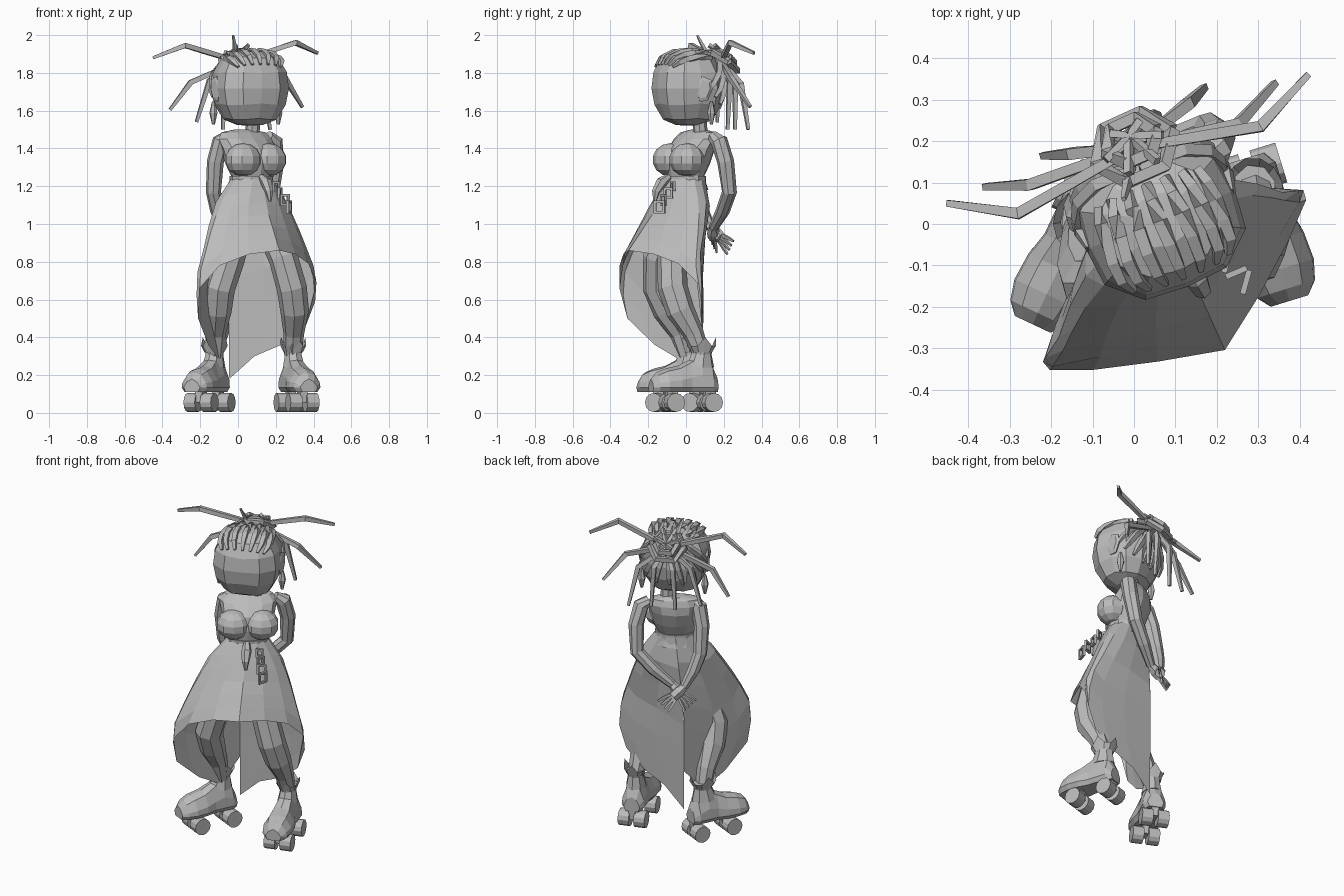
import bpy, bmesh, math
from mathutils import Vector, Matrix

if "Cube" in bpy.data.objects:
    bpy.data.objects.remove(bpy.data.objects["Cube"])

grey = bpy.data.materials.new("plain_grey")
grey.use_nodes = True
COLOR = (0.5, 0.5, 0.5, 1)
grey.diffuse_color = COLOR
grey.node_tree.nodes["Principled BSDF"].inputs["Base Color"].default_value = COLOR


def finish(name, bm):
    bmesh.ops.recalc_face_normals(bm, faces=bm.faces)
    mesh = bpy.data.meshes.new(name)
    bm.to_mesh(mesh)
    bm.free()
    mesh.materials.append(grey)
    obj = bpy.data.objects.new(name, mesh)
    bpy.context.collection.objects.link(obj)
    return obj


def loft(name, rings, caps=True, closed=True):
    bm = bmesh.new()
    rows = [[bm.verts.new(p) for p in r] for r in rings]
    n = len(rows[0])
    for a, b in zip(rows, rows[1:]):
        for i in range(n if closed else n - 1):
            j = (i + 1) % n
            bm.faces.new((a[i], a[j], b[j], b[i]))
    if caps:
        bm.faces.new(rows[0])
        bm.faces.new(rows[-1])
    return finish(name, bm)


def tube(name, pts, radii, sides=8):
    pts = [Vector(p) for p in pts]
    rings = []
    for i, p in enumerate(pts):
        t = (pts[min(i + 1, len(pts) - 1)] - pts[max(i - 1, 0)]).normalized()
        u = t.cross(Vector((0.31, -0.95, 0.1))).normalized()
        v = t.cross(u)
        r = radii[i] if isinstance(radii, (list, tuple)) else radii
        rings.append([p + r * (u * math.cos(a) + v * math.sin(a))
                      for a in (math.tau * (k + 0.5) / sides for k in range(sides))])
    return loft(name, rings)


def frame(origin, yaw):
    """Local axes: x = own left, y = backward, z = up."""
    return Matrix.Translation(origin) @ Matrix.Rotation(yaw, 4, 'Z')


def box(name, mat, center, size):
    bm = bmesh.new()
    bmesh.ops.create_cube(bm, size=1, matrix=mat @ Matrix.Translation(center) @ Matrix.Diagonal((*size, 1)))
    return finish(name, bm)


BODY = frame((0.07, 0, 0), 0.585)

# Torso: rings of (height, centre back, half width, half depth)
def ellipse(mat, z, cy, w, d, n=12):
    return [mat @ Vector((w * math.cos(math.tau * i / n), cy + d * math.sin(math.tau * i / n), z))
            for i in range(n)]

TORSO = [(1.18, 0, .13, .115), (1.25, 0, .11, .09), (1.32, .01, .14, .112), (1.40, .033, .155, .115),
         (1.45, .06, .165, .085), (1.485, .075, .14, .058), (1.50, .08, .05, .035)]
loft("torso", [ellipse(BODY, *r) for r in TORSO])
loft("belt", [ellipse(BODY, z, 0, .12, .1) for z in (1.225, 1.255)])
tube("neck", [(.075, .08, 1.45), (.08, .07, 1.56)], .038)
for side, label in ((1, "left"), (-1, "right")):
    bm = bmesh.new()
    m = BODY @ Matrix.Translation((side * .08, -.045, 1.34)) @ Matrix.Diagonal((.1, .094, .088, 1))
    bmesh.ops.create_uvsphere(bm, u_segments=10, v_segments=7, radius=1, matrix=m)
    finish(label + "_bust", bm)

# Skirt: a bell, pointed at front, sides and back, whose hem drops to a split train
def interp(table, z):
    for (z0, a), (z1, b) in zip(table, table[1:]):
        if z >= z1:
            return a + (b - a) * (z0 - z) / (z0 - z1)
    return table[-1][1]

SIDE = [(1.24, .115), (1.12, .215), (.95, .295), (.75, .375), (.55, .39), (.35, .29), (.18, .2)]
FRONT = [(1.24, .10), (1.05, .2), (.84, .35), (.6, .36)]
BACK = [(1.24, .10), (1.1, .13), (.95, .14), (.6, .14), (.18, .135)]
CORNER = [(1.24, 0), (1.05, .04), (.8, .12), (.55, .13), (.35, .06), (.2, 0)]
SHIFT = [(1.24, 0), (.8, -.05), (.3, -.05)]
HEM_LEFT = [0.86, 0.84, 0.79, 0.69, 0.46, 0.36, 0.30, 0.18]
HEM_RIGHT = [0.86, 0.84, 0.78, 0.66, 0.50, 0.36, 0.28, 0.42]
for side, label, hem in ((1, "left", HEM_LEFT), (-1, "right", HEM_RIGHT)):
    rings = []
    for k in range(7):
        ring = []
        for i, h in enumerate(hem):
            z = 1.24 + (h - 1.24) * k / 6
            a = math.pi * i / (len(hem) - 1)
            corner = interp(CORNER, z)
            is_front = math.cos(a) > 0
            reach = interp(FRONT, z) if is_front else -interp(BACK, z)
            bend = min(1, max(0, (1.24 - z) / .35))
            share = abs(math.cos(a)) * (1 - bend) + (1 - math.sin(a)) ** (.7 if is_front else .9) * bend
            ring.append(BODY @ Vector((side * interp(SIDE, z) * math.sin(a) + interp(SHIFT, z),
                                       -(corner + (reach - corner) * share), z)))
        rings.append(ring)
    loft(label + "_skirt_half", rings, caps=False, closed=False)

# Belt knot and hanging chain links
tube("belt_knot", [(.125, -.09, 1.25), (.15, -.13, 1.22), (.165, -.16, 1.17), (.17, -.165, 1.12)],
     [.018, .03, .022, .008], 6)
for k in range(4):
    t = k / 3
    m = frame((.2 + .07 * t, -.07 - .07 * t, 1.2 - .11 * t), .6) @ Matrix.Rotation(.9 * (k % 2) - .2, 4, 'Z')
    w, h = .016 + .008 * t, .02 + .008 * t
    for s in (1, -1):
        box("chain_link_side", m, (s * w, 0, 0), (.012, .014, h * 2 + .012))
        box("chain_link_end", m, (0, 0, s * h), (w * 2, .014, .012))

# Arms folded behind the back, with spread fingers
ARMS = {"left": [(.16, .14, 1.465), (.19, .175, 1.44), (.2, .21, 1.33), (.18, .23, 1.17), (.09, .195, 1.07), (-.005, .145, .98)],
        "right": [(-.06, .01, 1.465), (-.09, 0, 1.44), (-.12, .015, 1.33), (-.13, .045, 1.17), (-.11, .085, 1.07), (-.08, .13, .98)]}
HANDS = {"left": (-.07, .145, .93), "right": (-.04, .185, .925)}
for label, pts in ARMS.items():
    tube(label + "_arm", pts, [.03, .046, .045, .04, .037, .026])
    wrist, palm = Vector(pts[-1]), Vector(HANDS[label])
    tube(label + "_hand", [wrist, (wrist + palm) / 2, palm], [.024, .034, .03], 6)
    aim = (palm - wrist).normalized()
    across = aim.cross(Vector((.55, -.83, 0))).normalized()
    for k in range(4):
        off = across * (k - 1.5)
        tube(label + "_finger", [palm + off * .015, palm + off * .024 + aim * .045, palm + off * .03 + aim * .08],
             [.011, .01, .007], 4)

# Legs
LEGS = {"left": [(.16, -.01, 1.0), (.24, -.075, .82), (.285, -.07, .66), (.3, -.03, .54), (.295, .04, .42), (.29, .085, .3)],
        "right": [(.0, -.08, 1.0), (-.04, -.15, .82), (-.095, -.15, .66), (-.11, -.1, .54), (-.12, -.03, .42), (-.123, .005, .3)]}
for label, pts in LEGS.items():
    tube(label + "_leg", pts, [.08, .078, .08, .076, .055, .045])

# Roller skates: rows of (distance back, half width, top)
SHOE = [(.15, .045, .2), (.12, .064, .26), (.06, .064, .31), (0, .064, .28), (-.06, .078, .25),
        (-.13, .082, .235), (-.18, .07, .215), (-.21, .045, .18)]
for label, at, yaw in (("left", (.313, .015, 0), .3), ("right", (-.155, -.052, 0), -.44)):
    m = frame(at, yaw)
    rings = []
    for y, w, top in SHOE:
        low, mid = .11, .11 + (top - .11) * .45
        prof = [(-.8, low), (-1.05, .135), (-1, mid), (-.6, top - .015), (0, top),
                (.6, top - .015), (1, mid), (1.05, .135), (.8, low)]
        rings.append([m @ Vector((w * px, y, pz)) for px, pz in prof])
    loft(label + "_shoe", rings)
    loft(label + "_ankle", [ellipse(m, .24, .06, .06, .08, 8), ellipse(m, .31, .07, .046, .056, 8),
                            ellipse(m, .345, .075, .052, .058, 8)])
    # Flared cuff with pointed tips
    cuff = [ellipse(m, .32, .07, .05, .058, 12), ellipse(m, .355, .07, .068, .08, 12)]
    for i in range(0, 12, 3):
        cuff[1][i] = cuff[1][i] + Vector((0, 0, .045))
    loft(label + "_cuff", cuff, caps=False)
    for y in (.115, -.095):
        box(label + "_truck", m, (0, y, .085), (.04, .06, .06))
        for s in (1, -1):
            bm = bmesh.new()
            bmesh.ops.create_cone(bm, cap_ends=True, segments=12, radius1=.05, radius2=.05, depth=.065,
                                  matrix=m @ Matrix.Translation((s * .047, y, .055)) @ Matrix.Rotation(math.pi / 2, 4, 'Y'))
            finish(label + "_wheel", bm)

# Head: a rounded box
HEAD = frame((.064, .01, 1.718), .38)

def skull(d, grow=1.0):
    d = Vector(d).normalized()
    n = (abs(d.x) ** 3.2 + abs(d.y) ** 3.2 + abs(d.z) ** 3.2) ** (1 / 3.2)
    p = d / n
    taper = 1 - .14 * max(0, -p.z) - .08 * max(0, p.z)
    return HEAD @ Vector((p.x * .193 * taper * grow, p.y * .174 * taper * grow, p.z * .197 * grow))

bm = bmesh.new()
bmesh.ops.create_uvsphere(bm, u_segments=12, v_segments=8, radius=1)
for v in bm.verts:
    v.co = skull(v.co)
finish("head", bm)

# Ears and earrings
for side, label in ((1, "left"), (-1, "right")):
    outline = [(.0, .07), (.05, .05), (.055, 0), (.03, -.06), (-.01, -.065), (-.03, 0)]
    loft(label + "_ear", [[HEAD @ Vector((side * (x + y * .2), .005 + y * k, -.005 + z * k)) for y, z in outline]
                          for x, k in ((.16, .8), (.19, 1), (.196, .7))])
    tube(label + "_earring", [HEAD @ Vector((side * .185, .06, z)) for z in (-.07, -.13, -.19)], [.008, .022, .008], 6)

# Scalp braids: parallel rows over the crown, then rows gathering up the sides and back
bun_dir = Vector((0, .75, .75)).normalized()
rows = [(Vector((x * .95, .5, .8)), Vector((x, -.9, .64))) for x in (-.72 + .24 * i for i in range(7))]
for i in range(9):
    a = math.pi * i / 8
    rows.append((bun_dir, Vector((math.cos(a), .25 + .6 * math.sin(a), -.05 - .45 * math.sin(a)))))
for start, end in rows:
    tube("scalp_braid", [skull(start.normalized().lerp(end.normalized(), k / 5), .995) for k in range(6)],
         [.014, .018, .02, .02, .018, .009], 4)

# Bun: a coiled ring with crossing strands
bun = Vector((.0, .185, 1.86))
tilt = Matrix.Rotation(.42, 3, 'Z') @ Matrix.Rotation(-.6, 3, 'X')
for r, lift in ((.1, 0), (.065, .03)):
    loop = [bun + tilt @ Vector((r * math.cos(a), r * math.sin(a), lift))
            for a in (math.tau * k / 6 for k in range(7))]
    tube("bun_coil", loop, .02, 4)
for k in range(6):
    a = math.tau * k / 6
    out = tilt @ Vector((math.cos(a), math.sin(a), 0))
    tube("bun_strand", [bun - out * .07, bun + tilt @ Vector((0, 0, .04)) + out * .02,
                        bun + out * .075 + Vector((0, 0, .05))], .013, 4)
tube("bun_tip", [bun, (-.015, .1, 1.92), (-.025, .06, 1.998)], [.013, .013, .007], 4)

# Loose locks: bend and tip
LOCKS = [((-.28, .025, 1.945), (-.45, .05, 1.88)), ((.305, .235, 1.96), (.42, .36, 1.905)),
         ((-.25, .095, 1.75), (-.36, .09, 1.605)), ((.25, .24, 1.77), (.34, .34, 1.62)),
         ((-.15, .17, 1.76), (-.22, .165, 1.54)), ((.13, .29, 1.74), (.17, .33, 1.5)),
         ((.04, .26, 1.75), (.06, .26, 1.5)), ((-.07, .23, 1.75), (-.08, .22, 1.5))]
for bend, tip in LOCKS:
    start = bun.lerp(Vector(bend), .12)
    tube("loose_lock", [start, start.lerp(Vector(bend), .5), bend, tip], [.016, .018, .019, .011], 4)
